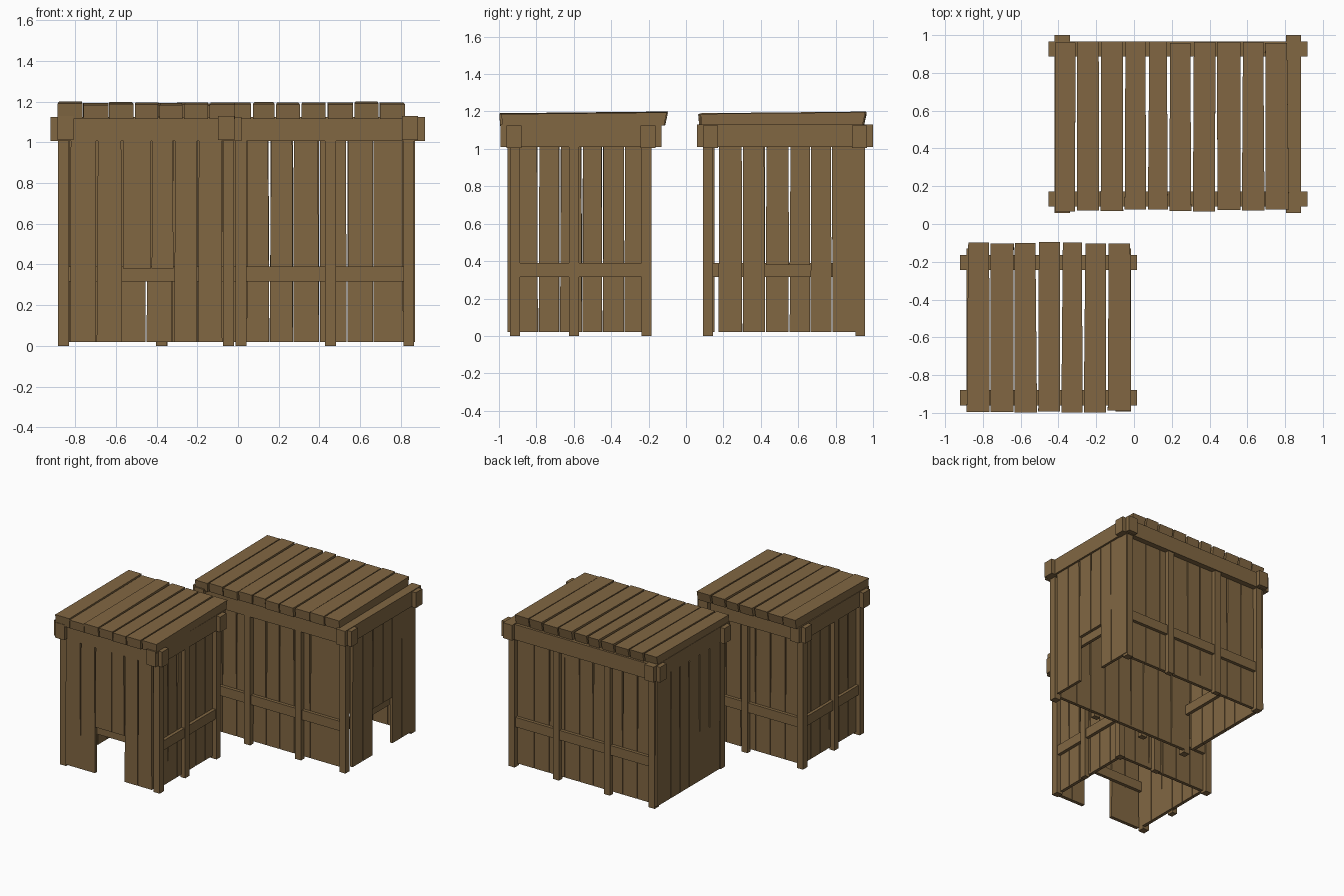
import bpy, bmesh, random
from mathutils import Vector

if "Cube" in bpy.data.objects:
    bpy.data.objects.remove(bpy.data.objects["Cube"])

random.seed(4)
wood = bpy.data.materials.new("wood")
wood.diffuse_color = (0.22, 0.135, 0.055, 1)
wood.use_nodes = True
wood.node_tree.nodes["Principled BSDF"].inputs["Base Color"].default_value = wood.diffuse_color


def make(name, solids):
    """One object from hexahedra, each given as a bottom quad and a top quad."""
    bm = bmesh.new()
    for low, high in solids:
        a = [bm.verts.new(p) for p in low]
        b = [bm.verts.new(p) for p in high]
        bm.faces.new(a[::-1])
        bm.faces.new(b)
        for i in range(4):
            j = (i + 1) % 4
            bm.faces.new((a[i], a[j], b[j], b[i]))
    bmesh.ops.recalc_face_normals(bm, faces=bm.faces)
    me = bpy.data.meshes.new(name)
    bm.to_mesh(me)
    bm.free()
    me.materials.append(wood)
    bpy.context.collection.objects.link(bpy.data.objects.new(name, me))


def box(x0, x1, y0, y1, z0, z1):
    quad = lambda z: [(x0, y0, z), (x1, y0, z), (x1, y1, z), (x0, y1, z)]
    return quad(z0), quad(z1)


def jit(a):
    return random.uniform(0.001, a)


def wall(axis, edges, d0, d1, door=None):
    """Slightly tapered vertical planks; axis is the direction the wall runs in."""
    out = []
    for u0, u1 in zip(edges, edges[1:]):
        mid = (u0 + u1) / 2
        z0 = 0.38 if door and door[0] < mid < door[1] else 0.02

        def quad(z, g):
            a, b = u0 + jit(g), u1 - jit(g)
            pts = [(a, d0), (b, d0), (b, d1), (a, d1)]
            return [(p, q, z) if axis == "x" else (q, p, z) for p, q in pts]
        out.append((quad(z0, 0.003), quad(1.02, 0.008)))
    return out


def split(a, b, n):
    return [a + (b - a) * i / n for i in range(n + 1)]


def roof(edges, y0, y1):
    """Roof planks with tapered gaps, uneven ends and undercut tips."""
    out = []
    for x0, x1 in zip(edges, edges[1:]):
        a0, b0, a1, b1 = x0 + jit(.006), x1 - jit(.006), x0 + jit(.012), x1 - jit(.012)
        f, k = y0 + jit(.016), y1 - jit(.01)
        dz = random.uniform(-.006, .004)
        low = [(a0, f + .006, 1.115), (b0, f + .006, 1.115), (b1, k - .015, 1.125), (a1, k - .015, 1.125)]
        top = [(a0, f, 1.187 + dz), (b0, f, 1.187 + dz), (b1, k, 1.196 + dz), (a1, k, 1.196 + dz)]
        out.append((low, top))
    return out


def beams(x0, x1, y0, y1):
    """Crossing top beams; the values are the outer faces of the frame."""
    t, o = 0.08, 0.033
    return ([box(x0 - o, x1 + o, y, y + t, 1.005, 1.125) for y in (y0, y1 - t)]
            + [box(x, x + t, y0 - o, y1 + o, 1.01, 1.13) for x in (x0, x1 - t)])


P = 0.053  # post width

# Small shed, doorway in the front
make("small_shed_posts",
     [box(x, x + P, y, y + P, 0, 1.03) for x in (-0.883, -0.073) for y in (-0.94, -0.238)]
     + [box(x, x + 0.04, -0.625, -0.572, 0, 1.03) for x in (-0.883, -0.06)]
     + [box(-0.402, -0.349, -0.225, -0.185, 0, 1.03)])
make("small_shed_rails",
     [box(x, x + 0.025, -0.89, -0.235, 0.315, 0.39) for x in (-0.873, -0.052)]
     + [box(-0.835, -0.068, y, y + 0.025, 0.315, 0.39) for y in (-0.928, -0.218)])
make("small_shed_front_planks",
     wall("x", [-0.825, -0.695, -0.567, -0.425, -0.315, -0.198, -0.075], -0.955, -0.928, (-0.567, -0.315)))
make("small_shed_back_planks", wall("x", split(-0.835, -0.068, 6), -0.243, -0.218))
for name, x in (("left", -0.85), ("right", -0.078)):
    make(f"small_shed_{name}_planks",
         wall("y", [-0.89, -0.79, -0.675, -0.555, -0.445, -0.33, -0.235], x, x + 0.025))
make("small_shed_beams", beams(-0.887, -0.017, -0.96, -0.163))
make("small_shed_roof", roof([-0.887, -0.762, -0.635, -0.51, -0.387, -0.268, -0.145, -0.012], -1.0, -0.095))

# Large shed, doorway in the right side
make("large_shed_posts",
     [box(x, x + P, y, y + P, 0, 1.03) for x in (-0.4, 0.812) for y in (0.092, 0.905)]
     + [box(x, x + P, y, y + 0.04, 0, 1.03) for x in (-0.012, 0.428) for y in (0.092, 0.918)])
make("large_shed_rails",
     [box(-0.35, 0.815, y, y + 0.025, 0.315, 0.39) for y in (0.102, 0.925)]
     + [box(x, x + 0.025, 0.14, 0.91, 0.315, 0.39) for x in (-0.388, 0.822)])
for name, y in (("front", 0.127), ("back", 0.9)):
    make(f"large_shed_{name}_planks",
         wall("x", [-0.35, -0.225, -0.1, 0.04, 0.155, 0.272, 0.4, 0.535, 0.665, 0.815], y, y + 0.025))
make("large_shed_doorway_planks",
     wall("y", [0.172, 0.302, 0.425, 0.552, 0.665, 0.78, 0.955], 0.847, 0.87, (0.425, 0.665)))
make("large_shed_left_planks",
     wall("y", [0.172, 0.302, 0.425, 0.552, 0.665, 0.78, 0.955], -0.415, -0.388))
make("large_shed_beams", beams(-0.42, 0.885, 0.092, 0.967))
make("large_shed_roof",
     roof([-0.42, -0.308, -0.182, -0.055, 0.07, 0.183, 0.308, 0.435, 0.57, 0.693, 0.822], 0.062, 0.968))
